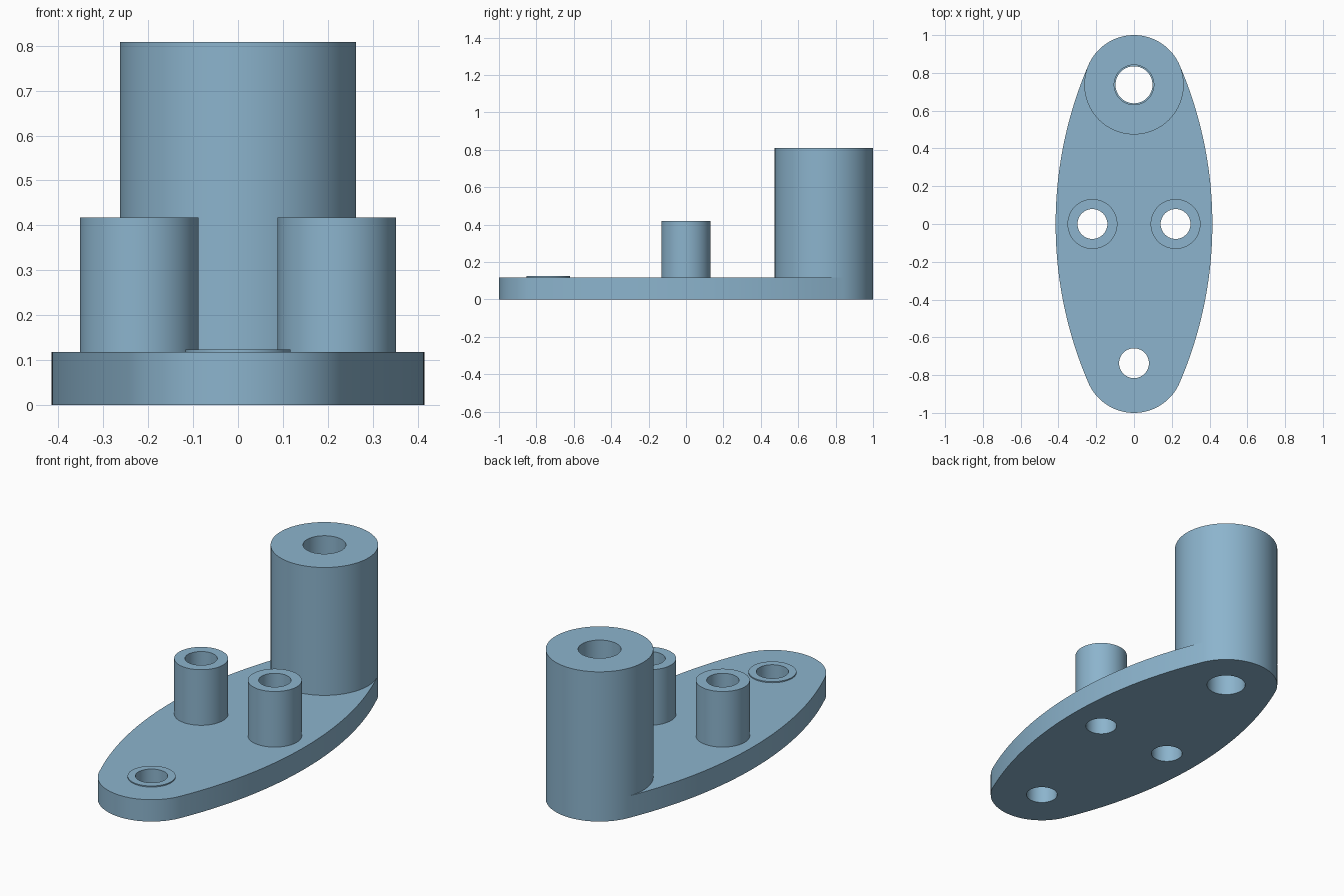
import bpy, bmesh, math

if "Cube" in bpy.data.objects:
    bpy.data.objects.remove(bpy.data.objects["Cube"])

PLATE = 0.118          # plate thickness
END_R, END_Y = 0.263, 0.737
HALF_W = 0.415
SEG = 96

blue = bpy.data.materials.new("steel blue")
blue.diffuse_color = (0.262, 0.456, 0.610, 1)
blue.use_nodes = True
blue.node_tree.nodes["Principled BSDF"].inputs["Base Color"].default_value = blue.diffuse_color


def finish(name, bm):
    bmesh.ops.recalc_face_normals(bm, faces=bm.faces)
    mesh = bpy.data.meshes.new(name)
    bm.to_mesh(mesh)
    bm.free()
    mesh.materials.append(blue)
    ob = bpy.data.objects.new(name, mesh)
    bpy.context.collection.objects.link(ob)
    return ob


def smooth(ob):
    bpy.ops.object.select_all(action='DESELECT')
    ob.select_set(True)
    bpy.context.view_layer.objects.active = ob
    bpy.ops.object.shade_smooth_by_angle(angle=math.radians(30))


def prism(name, pts, z0, z1):
    bm = bmesh.new()
    face = bm.faces.new([bm.verts.new((x, y, z0)) for x, y in pts])
    res = bmesh.ops.extrude_face_region(bm, geom=[face])
    top = [v for v in res["geom"] if isinstance(v, bmesh.types.BMVert)]
    bmesh.ops.translate(bm, verts=top, vec=(0, 0, z1 - z0))
    return finish(name, bm)


def arc(cx, cy, r, a0, a1, n):
    return [(cx + r * math.cos(a0 + (a1 - a0) * i / n),
             cy + r * math.sin(a0 + (a1 - a0) * i / n)) for i in range(n)]


def tube(name, x, y, r_out, r_in, z0, z1):
    """Hollow boss standing on the plate."""
    bm = bmesh.new()
    rings = [[bm.verts.new((px, py, z)) for px, py in arc(x, y, r, 0, math.tau, SEG)]
             for r, z in ((r_out, z0), (r_out, z1), (r_in, z1), (r_in, z0))]
    for k in range(4):
        a, b = rings[k], rings[(k + 1) % 4]
        for i in range(SEG):
            j = (i + 1) % SEG
            bm.faces.new((a[i], a[j], b[j], b[i]))
    smooth(finish(name, bm))


# Plate outline: two round ends joined by tangent side arcs
side_r = (END_Y**2 + HALF_W**2 - END_R**2) / (2 * (HALF_W - END_R))
side_x = side_r - HALF_W
t = math.atan2(END_Y, side_x)
outline = (arc(-side_x, 0, side_r, -t, t, 40)
           + arc(0, END_Y, END_R, t, math.pi - t, 48)
           + arc(side_x, 0, side_r, math.pi - t, math.pi + t, 40)
           + arc(0, -END_Y, END_R, math.pi + t, math.tau - t, 48))
plate = prism("base_plate", outline, 0, PLATE)

# Through holes in the plate
for x, y, r in ((0, END_Y, 0.098), (0, -END_Y, 0.079), (-0.22, 0, 0.079), (0.22, 0, 0.079)):
    cutter = prism("hole_cutter", arc(x, y, r, 0, math.tau, SEG), -0.1, 0.3)
    cutter.hide_render = True
    mod = plate.modifiers.new("hole", 'BOOLEAN')
    mod.operation, mod.solver, mod.object = 'DIFFERENCE', 'EXACT', cutter
    bpy.context.view_layer.objects.active = plate
    bpy.ops.object.modifier_apply(modifier=mod.name)
    bpy.data.objects.remove(cutter)
smooth(plate)

# Tall boss, two short posts and the thin raised rim
tube("tall_boss", 0, END_Y, END_R, 0.105, PLATE, 0.808)
for side, x in (("left", -0.22), ("right", 0.22)):
    tube(side + "_post", x, 0, 0.132, 0.079, PLATE, 0.418)
tube("hole_rim", 0, -END_Y, 0.117, 0.079, PLATE, 0.124)
